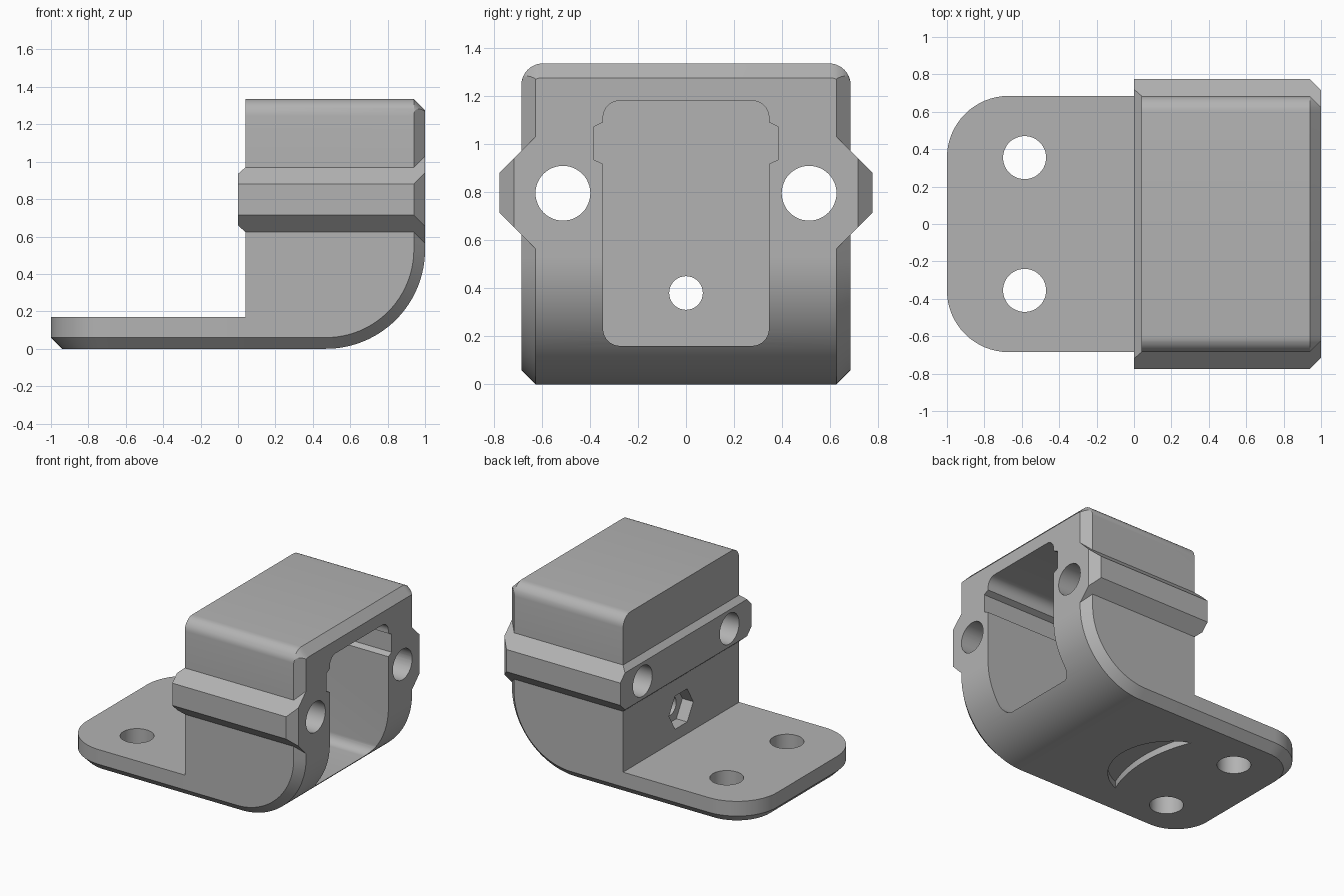
import bpy, bmesh
from math import sin, cos, pi, sqrt, atan2

old = bpy.data.objects.get("Cube")
if old:
    bpy.data.objects.remove(old, do_unlink=True)

# Plain grey plastic
GREY = (0.45, 0.45, 0.45, 1)
grey = bpy.data.materials.new("grey_plastic")
grey.use_nodes = True
grey.diffuse_color = GREY
grey.node_tree.nodes["Principled BSDF"].inputs["Base Color"].default_value = GREY


def loft(name, rings):
    """Skin a stack of equal-length point rings and cap both ends."""
    bm = bmesh.new()
    rows = [[bm.verts.new(p) for p in ring] for ring in rings]
    n = len(rows[0])
    for a, b in zip(rows, rows[1:]):
        for i in range(n):
            j = (i + 1) % n
            bm.faces.new((a[i], a[j], b[j], b[i]))
    bm.faces.new(rows[0])
    bm.faces.new(rows[-1])
    bmesh.ops.remove_doubles(bm, verts=bm.verts, dist=1e-5)
    bmesh.ops.recalc_face_normals(bm, faces=bm.faces)
    mesh = bpy.data.meshes.new(name)
    bm.to_mesh(mesh)
    bm.free()
    mesh.materials.append(grey)
    obj = bpy.data.objects.new(name, mesh)
    bpy.context.collection.objects.link(obj)
    return obj


def arc(cx, cy, r, start, end, steps):
    return [(cx + r * cos(start + (end - start) * i / steps),
             cy + r * sin(start + (end - start) * i / steps)) for i in range(steps + 1)]


def along_x(name, yz, x0, x1):
    return loft(name, [[(x, y, z) for y, z in yz] for x in (x0, x1)])


def along_z(name, xy, z0, z1):
    return loft(name, [[(x, y, z) for x, y in xy] for z in (z0, z1)])


def circle(cx, cy, r, n=48):
    return arc(cx, cy, r, 0, 2 * pi, n)[:-1]


def combine(target, tool, operation):
    mod = target.modifiers.new(operation.lower(), 'BOOLEAN')
    mod.operation, mod.solver, mod.object = operation, 'EXACT', tool
    bpy.context.view_layer.objects.active = target
    bpy.ops.object.modifier_apply(modifier=mod.name)
    bpy.data.objects.remove(tool, do_unlink=True)


HALF, BEVEL, BACK, TOP = 0.685, 0.06, 0.04, 1.335
FLOOR, ROUND, BEND = 0.17, 0.09, 0.53


# Housing block: side outline stacked across y, with bevelled and rounded sides
def block_ring(y):
    c = max(0, abs(y) - (HALF - BEVEL))
    d = max(0, abs(y) - (HALF - ROUND))
    top = TOP - ROUND + sqrt(max(0, ROUND ** 2 - d ** 2))
    outline = [(BACK, c)] + arc(1 - BEND, BEND, BEND - c, -pi / 2, 0, 32)
    outline += [(1 - c, top - BEVEL + c), (1 - BEVEL, top), (BACK, top)]
    return [(x, y, z) for x, z in outline]


side = [HALF - ROUND + ROUND * sin(pi / 2 * i / 8) for i in range(9)]
side = sorted(side + [HALF - BEVEL])
body = loft("bracket_body", [block_ring(y) for y in [-s for s in reversed(side)] + side])


# Foot plate with rounded end corners and a bevelled lower edge
def plate_ring(z, c):
    r, h = 0.33, HALF - c
    xy = [(0.04, -h), (0.04, h)]
    xy += arc(r - 1, HALF - r, r - c, pi / 2, pi, 16)
    xy += arc(r - 1, r - HALF, r - c, pi, 1.5 * pi, 16)
    return [(x, y, z) for x, y in xy]


plate = loft("foot_plate", [plate_ring(0, BEVEL), plate_ring(BEVEL, 0), plate_ring(FLOOR, 0)])
combine(body, plate, 'UNION')


# Screw band: bar across the body with sloped shoulders
def band_ring(x, outer, inner):
    mid, k = 0.797, 0.858
    half = [(outer, outer - k), (outer, k - outer), (inner, k - inner)]
    ring = half + [(-y, z) for y, z in reversed(half)]
    ring += [(-inner, inner - k), (inner, inner - k)]
    ring = [ring[0], ring[1], ring[2], ring[3], ring[4], (-outer, outer - k), ring[6], ring[7]]
    return [(x, y, mid + z) for y, z in ring]


band = loft("screw_band", [band_ring(0, 0.775, 0.72), band_ring(BACK, 0.775, HALF),
                           band_ring(1 - BEVEL, 0.775, HALF),
                           band_ring(1, 0.775 - BEVEL, HALF - BEVEL)])
combine(body, band, 'UNION')

# Cavity open at the end, with a groove along each wall
w, r, low, high = 0.345, 0.07, 0.16, 1.18
half = arc(w - r, low + r, r, -pi / 2, 0, 8)
half += [(w, 0.917), (0.385, 0.935), (0.385, 1.07), (w, 1.09)]
half += arc(w - r, high - r, r, 0, pi / 2, 8)
cavity = half + [(-y, z) for y, z in reversed(half)]
combine(body, along_x("cavity_cutter", cavity, 0.2, 1.2), 'DIFFERENCE')

# Screw holes through the band and the foot plate
for s in (-1, 1):
    combine(body, along_x("band_hole_cutter", circle(s * 0.512, 0.795, 0.114), -0.2, 1.2), 'DIFFERENCE')
    combine(body, along_z("plate_hole_cutter", circle(-0.585, s * 0.355, 0.115), -0.2, 0.4), 'DIFFERENCE')

# Rear bolt hole with a hexagonal nut pocket
combine(body, along_x("bolt_hole_cutter", circle(0, 0.38, 0.07, 32), -0.1, 0.4), 'DIFFERENCE')
combine(body, along_x("nut_pocket_cutter", circle(0, 0.38, 0.143, 6), -0.1, 0.13), 'DIFFERENCE')


# Crescent recess under the plate
def bow(sagitta, chord=0.4, x=-0.17):
    radius = (chord ** 2 + sagitta ** 2) / (2 * sagitta)
    centre = x + sagitta - radius
    a = atan2(chord, x - centre)
    return arc(centre, 0, radius, -a, a, 24)


crescent = bow(0.27) + bow(0.08)[-2:0:-1]
combine(body, along_z("crescent_cutter", crescent, -0.1, 0.05), 'DIFFERENCE')

# Smooth curves, crisp edges
bpy.ops.object.select_all(action='DESELECT')
body.select_set(True)
bpy.context.view_layer.objects.active = body
bpy.ops.object.shade_smooth_by_angle(angle=pi / 9)
